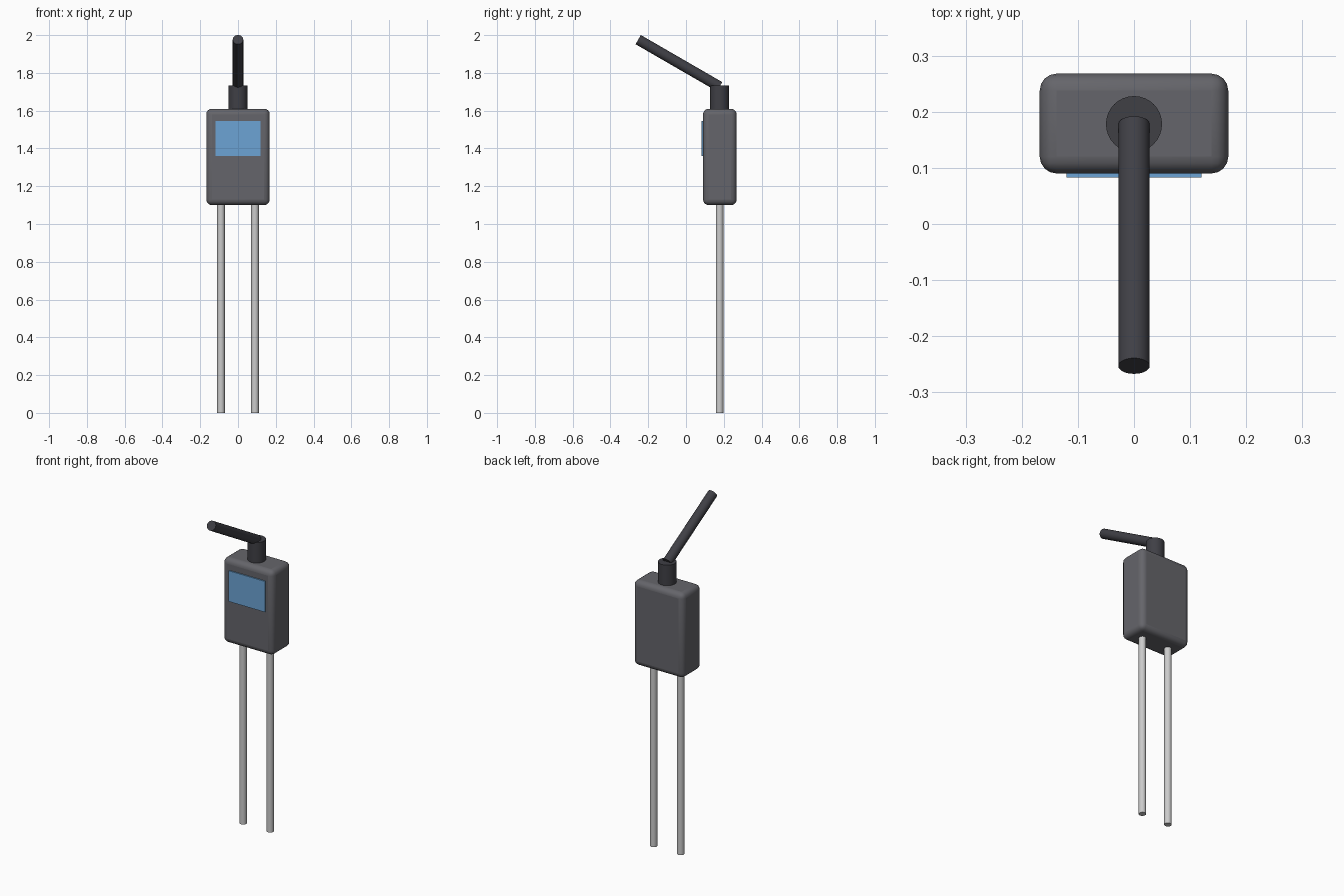
import bpy
from mathutils import Vector

if "Cube" in bpy.data.objects:
    bpy.data.objects.remove(bpy.data.objects["Cube"])

CY = 0.179  # depth centre of the housing


def material(name, color):
    m = bpy.data.materials.new(name)
    m.diffuse_color = (*color, 1)
    m.use_nodes = True
    m.node_tree.nodes["Principled BSDF"].inputs["Base Color"].default_value = m.diffuse_color
    return m


DARK = material("dark_plastic", (0.13, 0.13, 0.145))
BLACK = material("black_rubber", (0.05, 0.05, 0.06))
STEEL = material("steel", (0.55, 0.55, 0.55))
BLUE = material("screen_blue", (0.15, 0.37, 0.66))


def finish(ob, name, mat, bevel=0, segments=1):
    ob.name = name
    ob.data.materials.append(mat)
    if bevel:
        b = ob.modifiers.new("Bevel", 'BEVEL')
        b.width, b.segments = bevel, segments
        b.limit_method, b.angle_limit = 'ANGLE', 0.8
    bpy.ops.object.shade_smooth_by_angle()
    return ob


def box(name, lo, hi, mat, bevel=0, segments=1):
    lo, hi = Vector(lo), Vector(hi)
    bpy.ops.mesh.primitive_cube_add(size=1, location=(lo + hi) / 2)
    ob = bpy.context.object
    ob.scale = hi - lo
    bpy.ops.object.transform_apply(location=False, rotation=False, scale=True)
    return finish(ob, name, mat, bevel, segments)


def rod(name, a, b, radius, mat, bevel=0):
    a, b = Vector(a), Vector(b)
    bpy.ops.mesh.primitive_cylinder_add(vertices=32, radius=radius,
                                        depth=(b - a).length, location=(a + b) / 2)
    ob = bpy.context.object
    ob.rotation_euler = (b - a).to_track_quat('Z', 'Y').to_euler()
    return finish(ob, name, mat, bevel)


# Rounded housing and the display on its front
box("housing", (-0.168, CY - 0.089, 1.10), (0.168, CY + 0.089, 1.61), DARK, 0.03, 4)
box("screen", (-0.12, 0.083, 1.36), (0.12, 0.095, 1.545), BLUE)

# Two long probe pins
for side, x in (("left", -0.09), ("right", 0.09)):
    rod(side + "_probe", (x, CY - 0.001, 0), (x, CY - 0.001, 1.12), 0.02, STEEL)

# Cable collar and the slanted handle leaning to the front
rod("collar", (0, CY - 0.001, 1.60), (0, CY - 0.001, 1.733), 0.05, BLACK)
rod("handle", (0, CY - 0.001, 1.727), (0, -0.253, 1.976), 0.028, BLACK)
